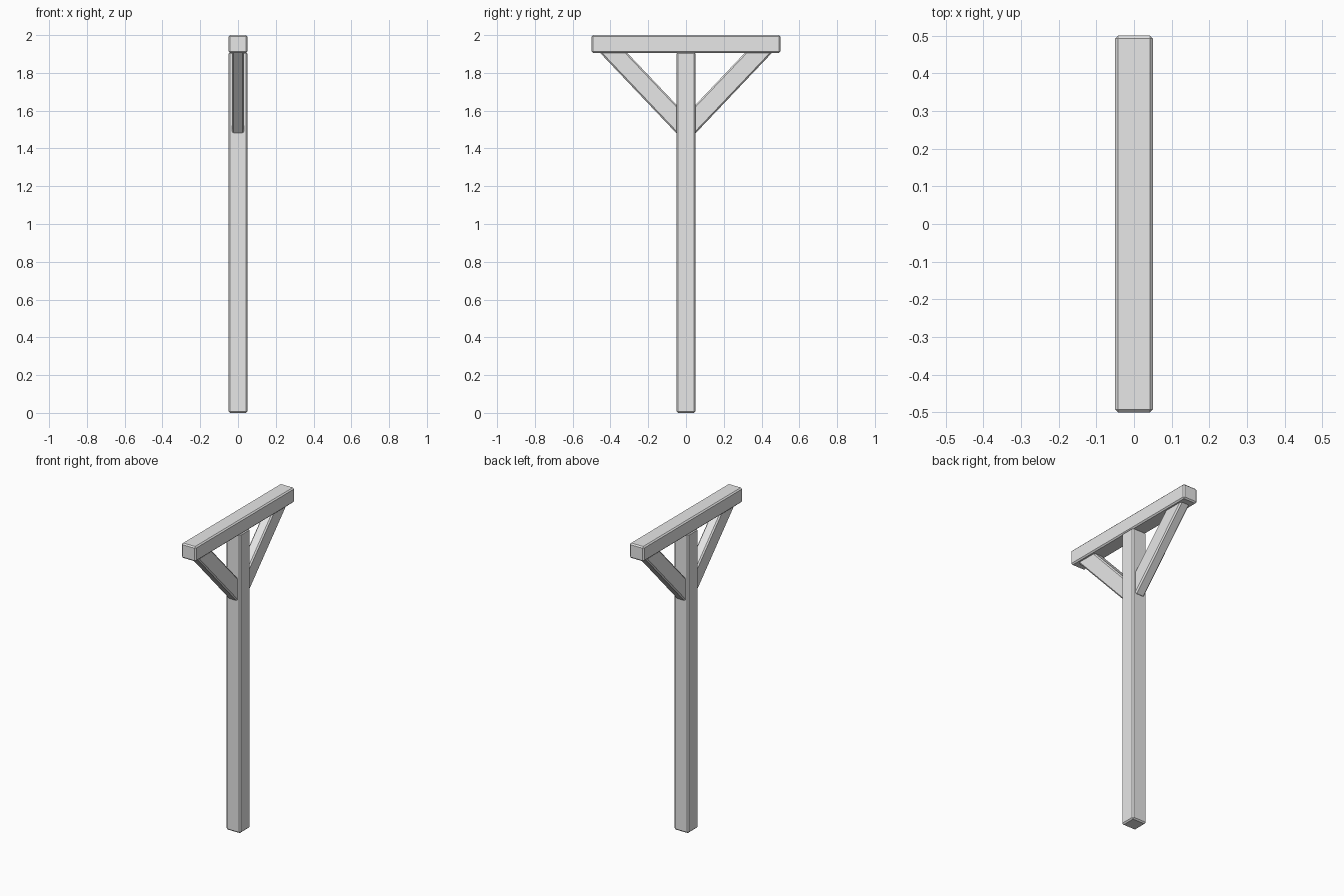
import bpy
from math import atan2
from mathutils import Vector

cube = bpy.data.objects.get("Cube")
if cube:
    bpy.data.objects.remove(cube, do_unlink=True)

GREY = (0.8, 0.8, 0.8, 1)
mat = bpy.data.materials.new("plain grey")
mat.use_nodes = True
mat.diffuse_color = GREY
mat.node_tree.nodes["Principled BSDF"].inputs["Base Color"].default_value = GREY


def timber(name, size, centre, tilt=0):
    """Box-shaped timber with narrow chamfered edges, tilted about x."""
    bpy.ops.mesh.primitive_cube_add(size=1, location=centre)
    obj = bpy.context.object
    obj.name = name
    obj.scale = size
    bpy.ops.object.transform_apply(location=False, rotation=False, scale=True)
    obj.rotation_euler.x = tilt
    obj.data.materials.append(mat)
    bevel = obj.modifiers.new("chamfer", 'BEVEL')
    bevel.width = 0.008
    bevel.segments = 1
    return obj


# Upright post and the crossbeam resting on it
timber("post", (0.1, 0.1, 1.91), (0, 0, 0.955))
timber("crossbeam", (0.1, 1.0, 0.095), (0, 0, 1.9525))

# Diagonal braces, with their ends buried in the post and the beam
for name, side in (("front_brace", -1), ("back_brace", 1)):
    low = Vector((0, side * 0.01, 1.513))
    high = Vector((0, side * 0.425, 1.95))
    run = high - low
    timber(name, (0.064, 0.104, run.length), (low + high) / 2,
           -atan2(run.y, run.z))
